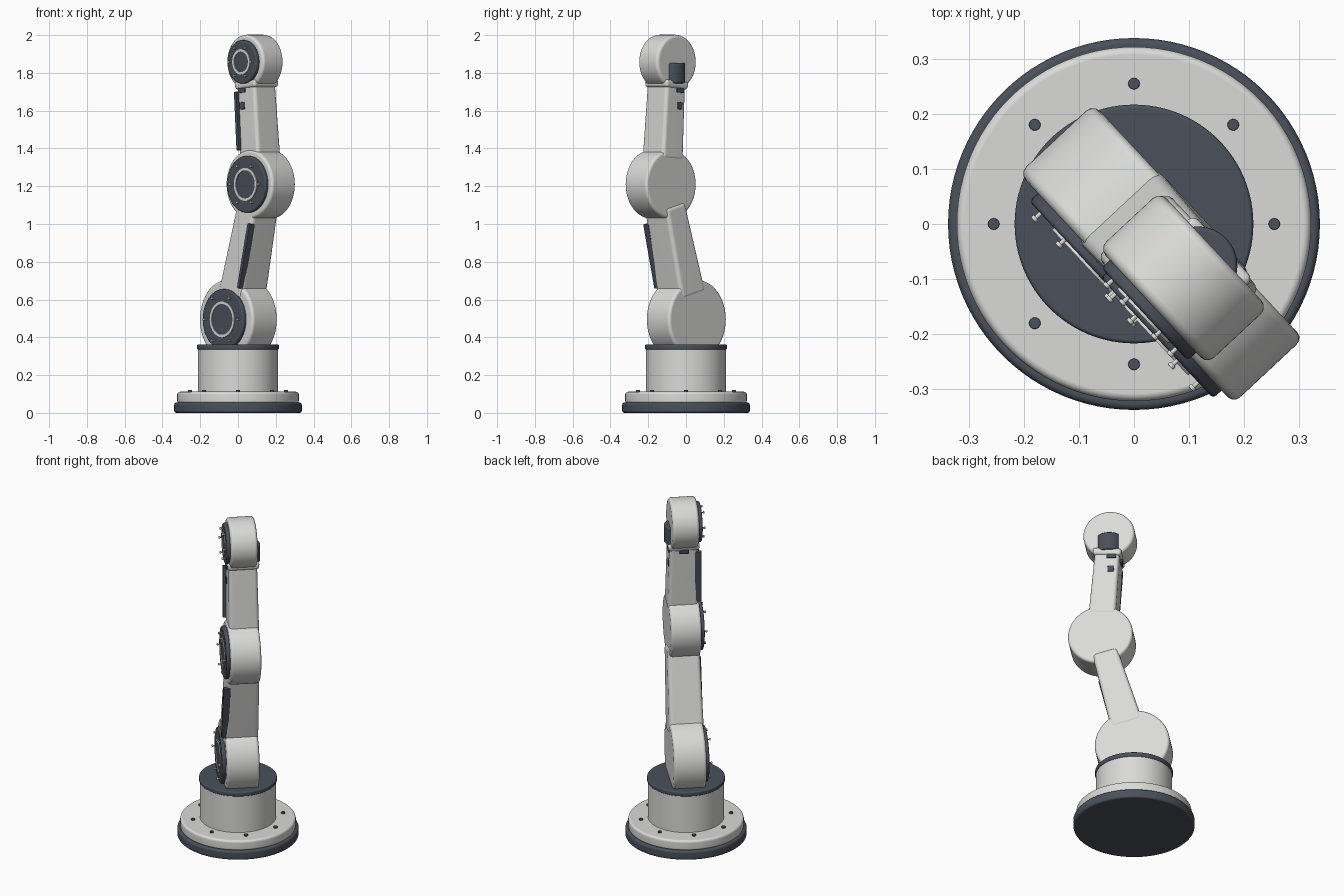
import bpy, bmesh, math
from mathutils import Matrix, Vector

if "Cube" in bpy.data.objects:
    bpy.data.objects.remove(bpy.data.objects["Cube"])

YAW = Matrix.Rotation(math.radians(-47), 4, 'Z')   # the arm plane is turned on the base
IDENT = Matrix.Identity(4)


def material(name, col):
    m = bpy.data.materials.new(name)
    m.diffuse_color = (*col, 1)
    m.use_nodes = True
    m.node_tree.nodes["Principled BSDF"].inputs["Base Color"].default_value = m.diffuse_color
    return m


LIGHT = material("light_grey", (0.70, 0.71, 0.69))
DARK = material("dark_slate", (0.070, 0.080, 0.102))


def finish(name, bm, mat, bevel=0.0, segs=3, frame=YAW):
    """Bevel hard edges, turn into the arm frame, and make a smooth-shaded object."""
    bmesh.ops.recalc_face_normals(bm, faces=bm.faces)
    if bevel:
        hard = [e for e in bm.edges if e.calc_face_angle(0) > math.radians(35)]
        bmesh.ops.bevel(bm, geom=hard, offset=bevel, segments=segs,
                        profile=0.5, affect='EDGES', clamp_overlap=True)
    bm.transform(frame)
    me = bpy.data.meshes.new(name)
    bm.to_mesh(me)
    bm.free()
    me.materials.append(mat)
    me.shade_smooth()
    me.set_sharp_from_angle(angle=math.radians(35))
    ob = bpy.data.objects.new(name, me)
    bpy.context.collection.objects.link(ob)
    wn = ob.modifiers.new("face_normals", 'WEIGHTED_NORMAL')
    wn.keep_sharp = True
    return ob


def disc(name, r, z0, z1, mat, at=(0, 0), bevel=0.0, sides=64, frame=IDENT):
    """Upright cylinder."""
    bm = bmesh.new()
    bmesh.ops.create_cone(bm, cap_ends=True, segments=sides, radius1=r, radius2=r, depth=z1 - z0,
                          matrix=Matrix.Translation((at[0], at[1], (z0 + z1) / 2)))
    return finish(name, bm, mat, bevel, 3, frame)


def drum(name, u, z, r, v0, v1, mat, bevel=0.0, sides=64):
    """Cylinder lying across the arm."""
    bm = bmesh.new()
    m = Matrix.Translation((u, (v0 + v1) / 2, z)) @ Matrix.Rotation(math.pi / 2, 4, 'X')
    bmesh.ops.create_cone(bm, cap_ends=True, segments=sides, radius1=r, radius2=r,
                          depth=v1 - v0, matrix=m)
    return finish(name, bm, mat, bevel)


def ring(name, u, z, r0, r1, v0, v1, mat, sides=48):
    """Flat ring lying across the arm."""
    bm = bmesh.new()
    loops = []
    for r, v in ((r0, v0), (r0, v1), (r1, v1), (r1, v0)):
        loops.append([bm.verts.new((u + r * math.cos(2 * math.pi * i / sides), v,
                                    z + r * math.sin(2 * math.pi * i / sides)))
                      for i in range(sides)])
    for k in range(4):
        a, b = loops[k], loops[(k + 1) % 4]
        for i in range(sides):
            j = (i + 1) % sides
            bm.faces.new((a[i], a[j], b[j], b[i]))
    return finish(name, bm, mat)


def bar(name, p0, p1, hu0, hu1, va, vb, mat, bevel=0.0, segs=4):
    """Tapered bar from p0 to p1 in the arm plane; va, vb are (low, high) widths at the ends."""
    a, b = Vector((p0[0], 0, p0[1])), Vector((p1[0], 0, p1[1]))
    d = (b - a).normalized()
    side = Vector((d.z, 0, -d.x))
    bm = bmesh.new()
    ends = []
    for c, hu, (lo, hi) in ((a, hu0, va), (b, hu1, vb)):
        ends.append([bm.verts.new(c + side * s * hu + Vector((0, v, 0)))
                     for s, v in ((-1, lo), (1, lo), (1, hi), (-1, hi))])
    bm.faces.new(ends[0])
    bm.faces.new(ends[1])
    for i in range(4):
        j = (i + 1) % 4
        bm.faces.new((ends[0][i], ends[0][j], ends[1][j], ends[1][i]))
    return finish(name, bm, mat, bevel, segs)


# Base: foot, flange with bolts, pedestal, turntable
disc("base_foot", 0.338, 0.0, 0.055, DARK, bevel=0.012, sides=96)
disc("base_flange", 0.322, 0.05, 0.112, LIGHT, bevel=0.014, sides=96)
for i in range(8):
    t = i * math.pi / 4
    disc("base_bolt", 0.0105, 0.105, 0.121, DARK, (0.255 * math.cos(t), 0.255 * math.sin(t)), 0.002, 16)
disc("pedestal", 0.212, 0.105, 0.338, LIGHT, sides=96)
disc("turntable_ring", 0.217, 0.334, 0.362, DARK, bevel=0.007, sides=96)

# Joints: drum, dark cover, light ring and cover pins
joints = {  # name: u, z, radius, v low, v high, edge, cover radius, ring radius, pin radius
    "shoulder": (0.0, 0.495, 0.21, -0.09, 0.095, 0.018, 0.16, 0.095, 0.130),
    "elbow": (0.18, 1.21, 0.182, -0.09, 0.083, 0.016, 0.15, 0.088, 0.110),
    "wrist": (0.133, 1.858, 0.144, -0.077, 0.075, 0.018, 0.115, 0.068, 0.085),
}
for n, (u, z, r, v0, v1, edge, rc, rr, rp) in joints.items():
    face = v0 - 0.021
    drum(n + "_drum", u, z, r, v0, v1, LIGHT, edge, 80)
    drum(n + "_cover", u, z, rc, face, v0 + 0.01, DARK, 0.008)
    ring(n + "_ring", u, z, rr - 0.014, rr, face - 0.005, face + 0.004, LIGHT)
    for i in range(6):
        t = i * math.pi / 3
        pu, pz = u + rp * math.cos(t), z + rp * math.sin(t)
        drum(n + "_pin", pu, pz, 0.004, face - 0.014, face + 0.002, LIGHT, 0, 12)
        drum(n + "_pin_head", pu, pz, 0.007, face - 0.018, face - 0.011, LIGHT, 0.0015, 12)

# Links between the joints
bar("lower_link", (0.03, 0.62), (0.155, 1.10), 0.09, 0.071, (-0.096, 0.099), (-0.091, 0.092), LIGHT, 0.022)
bar("forearm", (0.171, 1.34), (0.142, 1.74), 0.076, 0.070, (-0.083, 0.087), (-0.08, 0.08), LIGHT, 0.02)

# Dark cable strips along the link edges
bar("lower_cable_strip", (0.118, 0.66), (0.199, 1.00), 0.010, 0.010, (-0.111, -0.07), (-0.111, -0.07), DARK, 0.004, 2)
bar("forearm_cable_strip", (0.104, 1.39), (0.082, 1.70), 0.010, 0.010, (-0.101, -0.06), (-0.099, -0.06), DARK, 0.004, 2)

# Wrist collar and the dark round housing behind the head
bar("wrist_collar", (0.144, 1.718), (0.140, 1.758), 0.078, 0.082, (-0.086, 0.088), (-0.088, 0.092), LIGHT, 0.014)
disc("wrist_housing", 0.071, 1.745, 1.852, DARK, (0.135, 0.034), 0.008, 48, YAW)

# Small dark clips and sensor windows under the collar
for s in (-1, 1):
    near, far = sorted((s * 0.07, s * 0.086))
    bar("collar_clip", (0.118, 1.695), (0.116, 1.719), 0.026, 0.026, (near, far), (near, far), DARK, 0.003, 2)
    bar("sensor_window", (0.122, 1.607), (0.119, 1.645), 0.018, 0.018, (near, far), (near, far), DARK, 0.003, 2)
bar("back_clip", (0.073, 1.695), (0.071, 1.719), 0.009, 0.009, (-0.026, 0.026), (-0.026, 0.026), DARK, 0.003, 2)
